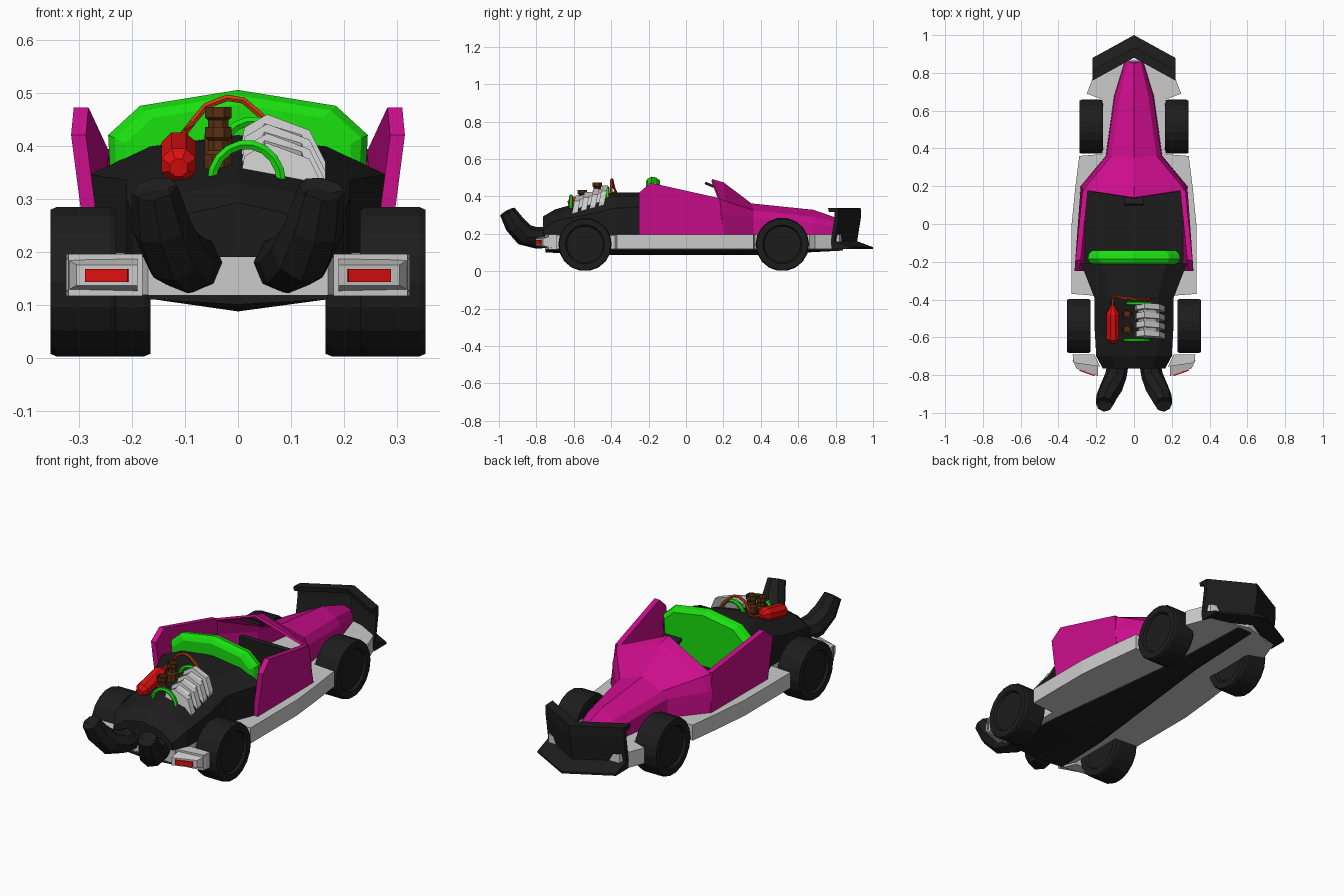
import bpy, bmesh, math
from mathutils import Matrix, Vector

if "Cube" in bpy.data.objects:
    bpy.data.objects.remove(bpy.data.objects["Cube"])


def mat(name, r, g, b):
    m = bpy.data.materials.new(name)
    m.diffuse_color = (r, g, b, 1)
    m.use_nodes = True
    m.node_tree.nodes["Principled BSDF"].inputs["Base Color"].default_value = m.diffuse_color
    return m


BLACK = mat("black", .012, .012, .012)
PINK = mat("magenta", .6, .004, .26)
GREEN = mat("green", .01, .75, .005)
RED = mat("red", .75, .005, .005)
BROWN = mat("brown", .1, .03, .006)
ORANGE = mat("orange", .6, .05, .005)


def finish(bm, name, m=None):
    bmesh.ops.recalc_face_normals(bm, faces=bm.faces)
    me = bpy.data.meshes.new(name)
    bm.to_mesh(me)
    bm.free()
    ob = bpy.data.objects.new(name, me)
    bpy.context.collection.objects.link(ob)
    if m:
        me.materials.append(m)
    return ob


def loft(name, rings, m=None, closed=True, caps=(True, True)):
    """Skin a row of equally long point rings."""
    bm = bmesh.new()
    vs = [[bm.verts.new(p) for p in r] for r in rings]
    n = len(rings[0])
    for a, b in zip(vs, vs[1:]):
        for i in range(n if closed else n - 1):
            j = (i + 1) % n
            bm.faces.new((a[i], a[j], b[j], b[i]))
    if caps[0]:
        bm.faces.new(vs[0])
    if caps[1]:
        bm.faces.new(vs[-1])
    return finish(bm, name, m)


def sym(half):
    """Mirror a half section (last point on the centre line)."""
    return half + [(-p[0], p[1], p[2]) for p in reversed(half[:-1])]


def box(name, loc, size, m=None, rot=None):
    bm = bmesh.new()
    bmesh.ops.create_cube(bm, size=1)
    bm.transform(Matrix.Translation(loc) @ (rot or Matrix()) @ Matrix.Diagonal((*size, 1)))
    return finish(bm, name, m)


def lathe(name, prof, n, origin, axis, m=None):
    """Turn (radius, height) points about an axis."""
    q = Vector((0, 0, 1)).rotation_difference(Vector(axis))
    rings = [[Vector(origin) + q @ Vector((r * math.cos(t), r * math.sin(t), h))
              for t in (2 * math.pi * (i + .5) / n for i in range(n))] for r, h in prof]
    return loft(name, rings, m)


def tube(name, pts, radii, n, m):
    """Sweep an n-gon along a path."""
    pts = [Vector(p) for p in pts]
    rings = []
    for i, p in enumerate(pts):
        d = (pts[min(i + 1, len(pts) - 1)] - pts[max(i - 1, 0)]).normalized()
        ref = Vector((1, 0, 0)) if abs(d.x) < .6 and abs(d.y) > .3 else Vector((0, 1, 0))
        u = (ref - d * ref.dot(d)).normalized()
        w = d.cross(u)
        rings.append([p + radii[i] * (u * math.cos(2 * math.pi * k / n) + w * math.sin(2 * math.pi * k / n))
                      for k in range(n)])
    return loft(name, rings, m)


# Grey floor frame with wheel cut-ins
half = [(.20, .82), (.25, .69), (.17, .66), (.17, .37), (.29, .36), (.31, .20),
        (.33, 0), (.33, -.37), (.2, -.38), (.2, -.68), (.17, -.75)]
outline = half + [(-x, y) for x, y in reversed(half)] + [(0, .87)]
loft("chassis", [[(x, y, z) for x, y in outline] for z in (.118, .197)])

# Black V-shaped keel under the floor
loft("keel", [sym([(w, y, .125), (w, y, .11), (0, y, z)]) for y, w, z in
              ((-.75, .17, .1), (-.45, .16, .087), (.4, .06, .087), (.84, .04, .11))], BLACK)

# Rear engine deck
loft("rear_body", [sym([(w, y, .19), (w, y, s), (w * .6, y, t - .022), (0, y, t)]) for y, w, s, t in
                   ((-.21, .28, .345, .42), (-.39, .21, .335, .42), (-.53, .21, .30, .378),
                    (-.70, .20, .27, .33), (-.765, .165, .225, .292))], BLACK)

# Cockpit floor and pedal bulkhead
box("cockpit_floor", (0, .0, .205), (.53, .42, .03), BLACK)
box("cockpit_bulkhead", (0, .25, .25), (.32, .03, .1), BLACK)
box("dash_mirror", (0, .125, .462), (.1, .05, .014), BLACK, Matrix.Rotation(-.4, 4, 'X'))

# Pointed nose and windscreen cowl
hood = loft("nose_cowl", [
    sym([(.28, .20, .19), (.28, .19, .30), (.265, .18, .385), (0, .14, .492)]),
    sym([(.27, .215, .19), (.265, .21, .30), (.245, .21, .375), (0, .20, .475)]),
    sym([(.15, .36, .19), (.145, .36, .29), (.12, .36, .325), (0, .35, .362)]),
    sym([(.105, .68, .19), (.10, .68, .255), (.075, .68, .29), (0, .68, .328)]),
    sym([(.05, .86, .19), (.045, .86, .22), (.035, .86, .25), (0, .85, .27)])],
    PINK, closed=False, caps=(False, True))
sol = hood.modifiers.new("thickness", 'SOLIDIFY')
sol.thickness = .012

# Magenta cockpit side panels
for s in (-1, 1):
    side = [(.285, -.25, .19), (.315, -.25, .42), (.31, -.19, .472), (.272, .18, .39), (.282, .205, .19)]
    loft("side_panel", [[(s * (x - d), y, z) for x, y, z in side] for d in (0, .028)], PINK)

# Green seat back with bevelled rim
seat = [(.235, .22), (.245, .42), (.185, .475), (0, .505)]
seat = seat + [(-x, z) for x, z in reversed(seat[:-1])]


def ring(y, k):
    return [(x * k, y, .3 + (z - .3) * k) for x, z in seat]


loft("seat_back", [ring(-.215, .87), ring(-.205, .95), ring(-.185, 1), ring(-.16, .98), ring(-.14, .9)], GREEN)

# Wheels with recessed hubs
for s in (-1, 1):
    for y, x in ((-.54, .23), (.515, .165)):
        lathe("wheel", [(.095, .015), (.105, 0), (.138, 0), (.143, .012), (.143, .113), (.138, .124),
                        (.105, .124), (.098, .112)], 18, (s * x, y, .143), (s, 0, 0), BLACK)

# Swept front wing: flange, upright plate and splitter
prof = [(.88, .338), (.935, .336), (.935, .285), (.915, .16), (1.0, .128), (1.0, .118),
        (.9, .118), (.895, .16), (.915, .285), (.915, .315), (.885, .315)]
loft("front_wing", [[(x, y - abs(x) * .55, z) for y, z in prof] for x in (-.22, 0, .22)], BLACK)

for s in (-1, 1):
    # Exhaust pipes
    tube("exhaust", [(s * .075, -.68, .18), (s * .095, -.80, .178), (s * .12, -.865, .195),
                     (s * .145, -.915, .25), (s * .158, -.955, .318), (s * .156, -.946, .306)],
         [.055, .057, .06, .056, .044, .03], 8, BLACK)
    # Tail light housing, arm and red lens
    a = [(.21, -.69), (.325, -.69), (.32, -.735), (.18, -.755)]
    loft("tail_light_arm", [[(s * x, y, z) for x, y in a] for z in (.116, .195)])
    f = [[(.19, -.75), (.325, -.72)], [(.19, -.805), (.305, -.765)]]
    loft("tail_light_housing", [[(s * x, y, z) for (x, y), z in
                                 zip((p[0], p[1], p[1], p[0]), (b, b, t, t))]
                                for p, b, t in ((f[0], .125, .187), (f[1], .136, .175))])
    box("tail_light", (s * .247, -.786, .155), (.085, .012, .024), RED,
        Matrix.Rotation(s * .334, 4, 'Z'))

# Tilted row of cylinder fins
for i in range(4):
    y = -.59 + i * .048
    z = .345 + i * .018
    sec = [(0, z - .03), (.012, z + .035), (.055, z + .06), (.135, z + .03), (.165, z - .03), (.165, z - .06)]
    loft("cylinder_fin", [[(x, y + d + (q - z) * .2, q) for x, q in sec] for d in (-.013, .017)])
loft("cylinder_block", [[(.01, y, z), (.05, y, z + .06), (.12, y, z + .04), (.15, y, z - .05), (.01, y, z - .05)]
                        for y, z in ((-.59, .335), (-.44, .385))])

# Brown carburettor stacks
for y, z in ((-.555, .335), (-.475, .373)):
    lathe("carburettor", [(.028, 0), (.028, .048), (.021, .056), (.021, .075), (.027, .08), (.027, .1), (.02, .1),
                          (.017, .085)], 8, (-.037, y, z), (0, 0, 1), BROWN)

# Red gas bottle
lathe("gas_bottle", [(.018, 0), (.035, .022), (.035, .16), (.018, .19), (.011, .205)], 8,
      (-.112, -.63, .358), (0, .97, .22), RED)


# Hoses
def arch(cx, w, y, z, h):
    return [(cx - w * math.cos(t), y, z + h * math.sin(t)) for t in (math.pi * i / 9 for i in range(10))]


for cx, y, z in ((.016, -.615, .33), (.03, -.42, .375)):
    tube("green_hose", arch(cx, .066, y, z, .072), [.01] * 10, 6, GREEN)
tube("orange_hose", [(-.112, -.44, .405), (-.112, -.40, .412), (-.1, -.375, .425), (-.085, -.385, .445),
                     (-.06, -.392, .475), (-.02, -.395, .49), (.01, -.4, .485), (.04, -.4, .46), (.085, -.4, .41)],
     [.007] * 9, 6, ORANGE)
